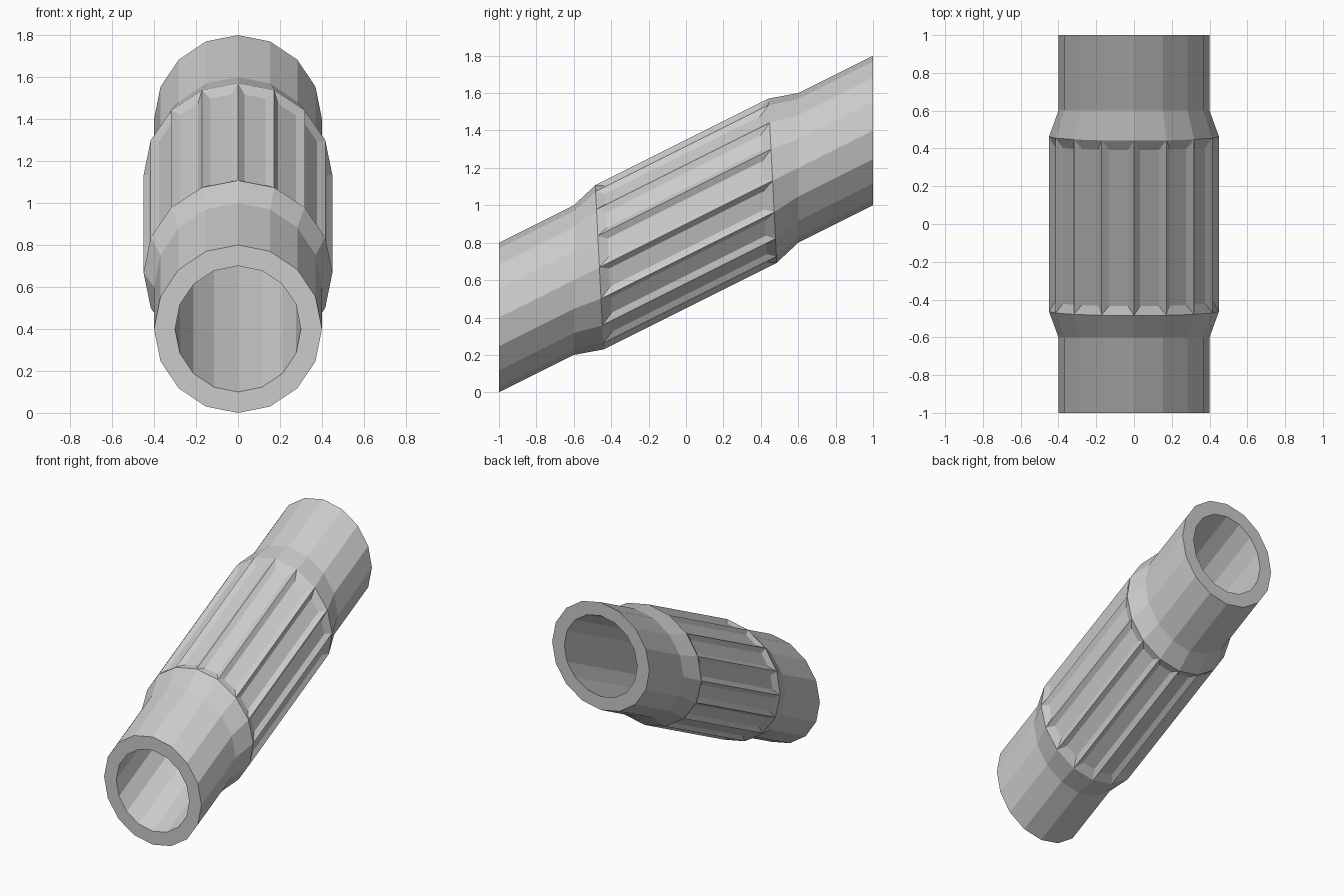
import bpy, bmesh
from math import sin, cos, pi

if "Cube" in bpy.data.objects:
    bpy.data.objects.remove(bpy.data.objects["Cube"])

N = 16            # sides of the pipe
SLOPE = 0.5       # rise per unit of length
bm = bmesh.new()


def vert(x, y, h):
    """Vertex at cross-section position (x, h), sheared along the slope."""
    return bm.verts.new((x, y, 0.9 + SLOPE * y + h))


def ring(r, y, tilt=0.0):
    out = []
    for i in range(N):
        a = 2 * pi * i / N
        out.append(vert(r * sin(a), y - tilt * cos(a), r * cos(a)))
    return out


def bridge(a, b):
    for i in range(N):
        j = (i + 1) % N
        bm.faces.new((a[i], a[j], b[j], b[i]))


# Outer rings: pipe end, sleeve start, rim / rim, sleeve end, pipe end
front = [ring(0.4, -1), ring(0.4, -0.6), ring(0.45, -0.463, 0.022)]
back = [ring(0.45, 0.463, 0.022), ring(0.4, 0.6), ring(0.4, 1)]
bore = [ring(0.3, 1), ring(0.3, -1)]
chain = back + bore + front
for a, b in zip(chain, chain[1:]):
    bridge(a, b)

# Recessed grip panels between the two rims
INSET, DEPTH, END = 0.21, 0.022, 0.05
for i in range(N):
    j = (i + 1) % N
    m = 2 * pi * (i + 0.5) / N
    outer = [front[2][i], front[2][j], back[0][j], back[0][i]]
    inner = []
    for p, q, s in ((0, 1, 1), (1, 0, 1), (2, 3, -1), (3, 2, -1)):
        c = outer[p].co.lerp(outer[q].co, INSET)
        h = c.z - 0.9 - SLOPE * c.y
        inner.append(vert(c.x - DEPTH * sin(m), c.y + s * END, h - DEPTH * cos(m)))
    for k in range(4):
        n = (k + 1) % 4
        bm.faces.new((outer[k], outer[n], inner[n], inner[k]))
    bm.faces.new(inner)

bmesh.ops.recalc_face_normals(bm, faces=bm.faces)
mesh = bpy.data.meshes.new("sloped_pipe")
bm.to_mesh(mesh)
bm.free()
bpy.context.collection.objects.link(bpy.data.objects.new("sloped_pipe", mesh))
